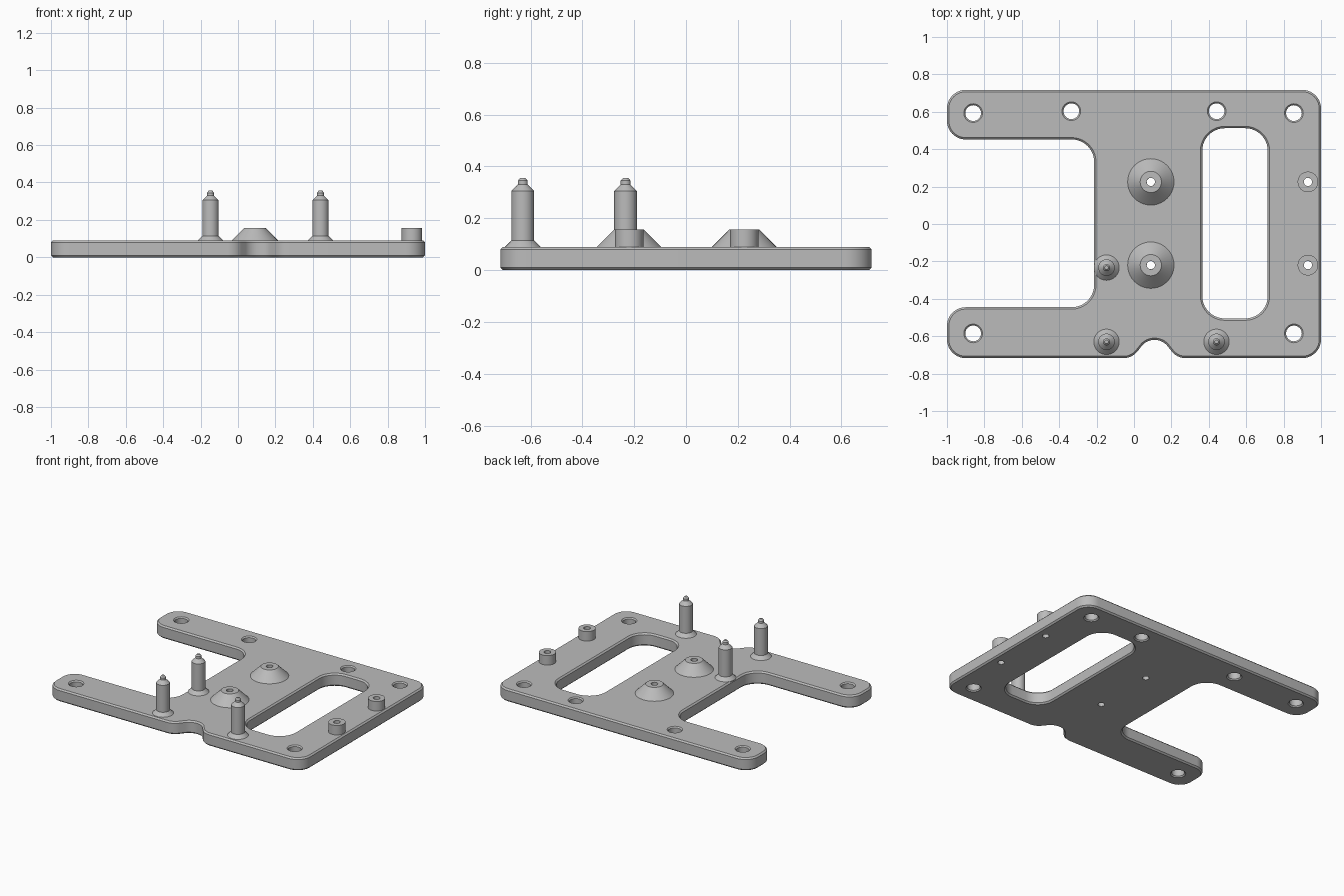
import bpy, bmesh, math
from mathutils import Vector

cube = bpy.data.objects.get("Cube")
if cube:
    bpy.data.objects.remove(cube, do_unlink=True)

H = 0.09      # plate thickness
SINK = 0.004  # how far the fittings are set into the plate

grey = bpy.data.materials.new("plain grey")
grey.use_nodes = True
grey.diffuse_color = (0.5, 0.5, 0.5, 1)
grey.node_tree.nodes["Principled BSDF"].inputs["Base Color"].default_value = (0.5, 0.5, 0.5, 1)


def finish_mesh(bm, name):
    bmesh.ops.recalc_face_normals(bm, faces=bm.faces)
    mesh = bpy.data.meshes.new(name)
    bm.to_mesh(mesh)
    bm.free()
    mesh.materials.append(grey)
    mesh.polygons.foreach_set("use_smooth", [True] * len(mesh.polygons))
    mesh.set_sharp_from_angle(angle=math.radians(28))
    return mesh


def place(name, mesh, loc=(0, 0, 0)):
    ob = bpy.data.objects.new(name, mesh)
    ob.location = loc
    bpy.context.collection.objects.link(ob)
    return ob


def rounded(corners, segs=10):
    """Polygon of (x, y, radius) corners with each corner rounded."""
    pts = []
    n = len(corners)
    for i, (x, y, r) in enumerate(corners):
        p = Vector((x, y))
        d1 = (Vector(corners[i - 1][:2]) - p).normalized()
        d2 = (Vector(corners[(i + 1) % n][:2]) - p).normalized()
        half = d1.angle(d2) / 2
        centre = p + (d1 + d2).normalized() * r / math.sin(half)
        s = p + d1 * r / math.tan(half) - centre
        e = p + d2 * r / math.tan(half) - centre
        a0 = math.atan2(s.y, s.x)
        turn = math.atan2(s.x * e.y - s.y * e.x, s.dot(e))
        for k in range(segs + 1):
            a = a0 + turn * k / segs
            pts.append(centre + Vector((math.cos(a), math.sin(a))) * r)
    return pts


def circle(x, y, r, segs):
    """Clockwise circle, so the material lies on its outside."""
    return [Vector((x + r * math.cos(2 * math.pi * k / segs),
                    y - r * math.sin(2 * math.pi * k / segs))) for k in range(segs)]


def offset(pts, d):
    """Move a loop towards its left-hand (material) side."""
    out = []
    for i, p in enumerate(pts):
        a = (p - pts[i - 1]).normalized()
        b = (pts[(i + 1) % len(pts)] - p).normalized()
        n1, n2 = Vector((-a.y, a.x)), Vector((-b.y, b.x))
        m = (n1 + n2).normalized()
        out.append(p + m * d / m.dot(n1))
    return out


def make_plate(loops):
    """Solid plate from (points, chamfer) loops: outline first, then holes."""
    bm = bmesh.new()
    bottom, top = [], []
    for pts, c in loops:
        levels = [(0, c), (c, 0), (H - c, 0), (H, c)] if c else [(0, 0), (H, 0)]
        rings = [[bm.verts.new((p.x, p.y, z)) for p in offset(pts, d)] for z, d in levels]
        n = len(pts)
        for lo, hi in zip(rings, rings[1:]):
            for i in range(n):
                j = (i + 1) % n
                bm.faces.new((lo[i], lo[j], hi[j], hi[i]))
        for ring, edges in ((rings[0], bottom), (rings[-1], top)):
            edges += [bm.edges.get((ring[i], ring[(i + 1) % n])) for i in range(n)]
    for edges in (bottom, top):
        bmesh.ops.triangle_fill(bm, edges=edges, use_beauty=True, normal=(0, 0, 1))
    return finish_mesh(bm, "base_plate")


def lathe(name, profile, closed=False, segs=40):
    """Turn a (radius, z) profile around the z axis."""
    bm = bmesh.new()
    vs = [bm.verts.new((r, 0, z)) for r, z in profile]
    es = [bm.edges.new(pair) for pair in zip(vs, vs[1:])]
    if closed:
        es.append(bm.edges.new((vs[-1], vs[0])))
    bmesh.ops.spin(bm, geom=vs + es, cent=(0, 0, 0), axis=(0, 0, 1),
                   angle=2 * math.pi, steps=segs)
    bmesh.ops.remove_doubles(bm, verts=bm.verts, dist=1e-5)
    return finish_mesh(bm, name)


# Plate outline: counter-clockwise from the front left arm
outline = rounded([
    (-1, -0.717, 0.1), (-0.01, -0.717, 0.095), (0.067, -0.62, 0.085),
    (0.153, -0.62, 0.085), (0.23, -0.717, 0.095), (1, -0.717, 0.1),
    (1, 0.717, 0.1), (-1, 0.717, 0.1), (-1, 0.452, 0.1),
    (-0.213, 0.452, 0.12), (-0.213, -0.445, 0.12), (-1, -0.445, 0.1)])
slot = rounded([(0.365, -0.505, 0.12), (0.715, -0.505, 0.12),
                (0.715, 0.512, 0.12), (0.365, 0.512, 0.12)])[::-1]

screw_holes = [(-0.86, 0.593), (0.855, 0.593), (-0.86, -0.585), (0.855, -0.585),
               (-0.335, 0.603), (0.442, 0.603)]
BORE = 0.022
cones = [(0.09, 0.225), (0.09, -0.22)]
bosses = [(0.93, 0.225), (0.93, -0.22)]
pins = [(-0.147, -0.233), (-0.147, -0.63), (0.441, -0.63)]

loops = [(outline, 0.01), (slot, 0.01)]
loops += [(circle(x, y, 0.042, 32), 0.008) for x, y in screw_holes]
loops += [(circle(x, y, BORE, 20), 0) for x, y in cones + bosses]
place("base_plate", make_plate(loops))

# Conical standoffs and straight bosses, both bored through
TOP = 0.157
cone_mesh = lathe("cone_standoff", [(BORE, H - SINK), (0.124, H - SINK), (0.124, H),
                                    (0.057, TOP), (BORE, TOP)], closed=True)
boss_mesh = lathe("boss", [(BORE, H - SINK), (0.055, H - SINK),
                           (0.055, TOP), (BORE, TOP)], closed=True)
for i, (x, y) in enumerate(cones, 1):
    place(f"cone_standoff_{i}", cone_mesh, (x, y, 0))
for i, (x, y) in enumerate(bosses, 1):
    place(f"boss_{i}", boss_mesh, (x, y, 0))

# Stepped locating pins with a flared foot
pin_mesh = lathe("locating_pin", [
    (0, H - SINK), (0.068, H - SINK), (0.068, H), (0.044, 0.114), (0.044, 0.305),
    (0.019, 0.33), (0.019, 0.345), (0.010, 0.356), (0, 0.356)], segs=32)
for i, (x, y) in enumerate(pins, 1):
    place(f"locating_pin_{i}", pin_mesh, (x, y, 0))
